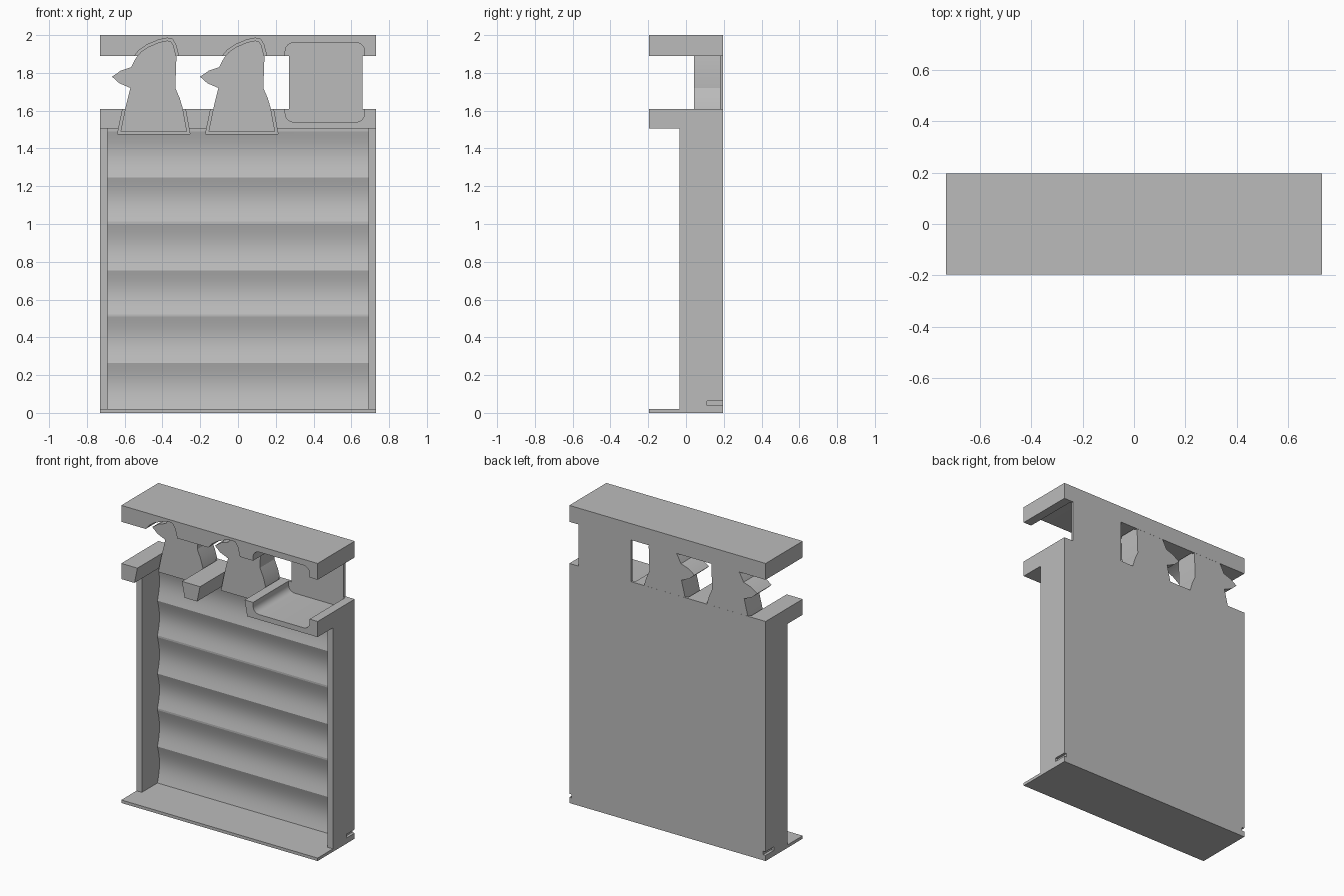
import bpy, bmesh
from math import sin, cos, pi, radians
from mathutils import Vector

if "Cube" in bpy.data.objects:
    bpy.data.objects.remove(bpy.data.objects["Cube"])

grey = bpy.data.materials.new("light grey")
grey.use_nodes = True
grey.diffuse_color = (0.5, 0.5, 0.5, 1)
grey.node_tree.nodes["Principled BSDF"].inputs["Base Color"].default_value = (0.5, 0.5, 0.5, 1)

W, D = 0.73, 0.197          # half width and half depth
INNER = 0.69                # inner face of the side posts
BACK = 0.18                 # depth reached by the pockets
LOW, LOW_TOP, HIGH, TOP = 1.505, 1.61, 1.89, 2.0


def prism(name, points, a, b, axis="y"):
    """Extrude an outline along y (outline in x, z) or along x (outline in y, z)."""
    bm = bmesh.new()
    place = (lambda p, t: (p[0], t, p[1])) if axis == "y" else (lambda p, t: (t, p[0], p[1]))
    ends = [[bm.verts.new(place(p, t)) for p in points] for t in (a, b)]
    bm.faces.new(ends[0])
    bm.faces.new(ends[1])
    for i in range(len(points)):
        j = (i + 1) % len(points)
        bm.faces.new((ends[0][i], ends[0][j], ends[1][j], ends[1][i]))
    bmesh.ops.recalc_face_normals(bm, faces=bm.faces)
    mesh = bpy.data.meshes.new(name)
    bm.to_mesh(mesh)
    bm.free()
    mesh.materials.append(grey)
    obj = bpy.data.objects.new(name, mesh)
    bpy.context.collection.objects.link(obj)
    return obj


def box(name, x0, x1, y0, y1, z0, z1):
    return prism(name, [(x0, z0), (x1, z0), (x1, z1), (x0, z1)], y0, y1)


def activate(obj):
    bpy.ops.object.select_all(action="DESELECT")
    obj.select_set(True)
    bpy.context.view_layer.objects.active = obj


def cut(obj, cutters):
    activate(obj)
    for c in cutters:
        mod = obj.modifiers.new("cut", "BOOLEAN")
        mod.operation, mod.solver, mod.object = "DIFFERENCE", "EXACT", c
        bpy.ops.object.modifier_apply(modifier=mod.name)


def smooth(obj, degrees):
    activate(obj)
    bpy.ops.object.shade_smooth_by_angle(angle=radians(degrees))


def grow(points, d):
    """Offset a counter-clockwise outline outwards."""
    out = []
    for i, p in enumerate(points):
        u = (Vector(p) - Vector(points[i - 1])).normalized()
        v = (Vector(points[(i + 1) % len(points)]) - Vector(p)).normalized()
        n = Vector((u.y + v.y, -u.x - v.x)).normalized()
        out.append(Vector(p) + n * d / max(0.6, n.dot(Vector((u.y, -u.x)))))
    return out


# Bird outline, counter-clockwise from the lower left
bird = [(-.622, 1.49), (-.27, 1.49), (-.292, 1.61), (-.308, 1.665), (-.332, 1.72),
        (-.326, 1.885), (-.342, 1.945), (-.355, 1.967), (-.375, 1.971), (-.415, 1.963),
        (-.475, 1.938), (-.515, 1.91), (-.54, 1.88), (-.566, 1.83), (-.62, 1.812),
        (-.667, 1.78), (-.628, 1.745), (-.57, 1.72), (-.597, 1.61)]
birds = [[(x + dx, z) for x, z in bird] for dx in (0, 0.466)]

# Rounded square pocket
cx, cz, half, r = 0.46, 1.75, 0.21, 0.045
square = []
for k, (sx, sz) in enumerate(((1, 1), (-1, 1), (-1, -1), (1, -1))):
    for i in range(7):
        a = (k + i / 6) * pi / 2
        square.append((cx + sx * (half - r) + r * cos(a), cz + sz * (half - r) + r * sin(a)))

pockets = [prism("pocket_cutter", grow(o, 0.013), -0.4, BACK) for o in birds]
pockets.append(prism("pocket_cutter", square, -0.4, BACK))

# Shelf bars with the pockets cut into their fronts
lower_bar = box("lower_bar", -W, W, -D, D, LOW, LOW_TOP)
top_bar = box("top_bar", -W, W, -D, D, HIGH, TOP)
for bar in (lower_bar, top_bar):
    cut(bar, pockets)
    smooth(bar, 20)

# Rear panel with a scalloped front
BASE, bays, crest, dip = 0.02, 6, 0.13, 0.022
step = (1.49 - BASE) / bays
profile = [(D, LOW), (D, BASE)]
for bay in range(bays):
    z0 = BASE + bay * step
    gap = 0.012 if bay % 2 == 0 and bay else 0      # narrow flat rib between pairs
    if gap:
        profile.append((crest, z0))
    for i in range(12):
        t = i / 12
        profile.append((crest + dip * sin(pi * t), z0 + gap + t * (step - gap)))
profile += [(crest, 1.49), (crest, LOW)]
panel = prism("rear_panel", profile, -INNER, INNER, "x")
cut(panel, pockets[:2])
smooth(panel, 10)

# Floor plate and side posts with a small slot near the bottom
box("floor_plate", -W, W, -D, D, 0, BASE)
for side, s in (("left", 1), ("right", -1)):
    x0, x1 = sorted((s * INNER, s * W))
    post = box(side + "_post", x0, x1, -0.035, D, BASE, LOW)
    x0, x1 = sorted((s * (W - 0.018), s * (W + 0.1)))
    slot = box("slot_cutter", x0, x1, 0.11, D + 0.1, 0.038, 0.062)
    cut(post, [slot])
    bpy.data.objects.remove(slot)

# Bird blocks and the thin plate behind the square pocket
for i, outline in enumerate(birds):
    smooth(prism("bird_block_%d" % (i + 1), outline, 0.042, D - 0.0005), 25)
box("square_plate", 0.27, 0.66, BACK, D, LOW_TOP, HIGH)

for c in pockets:
    bpy.data.objects.remove(c)
